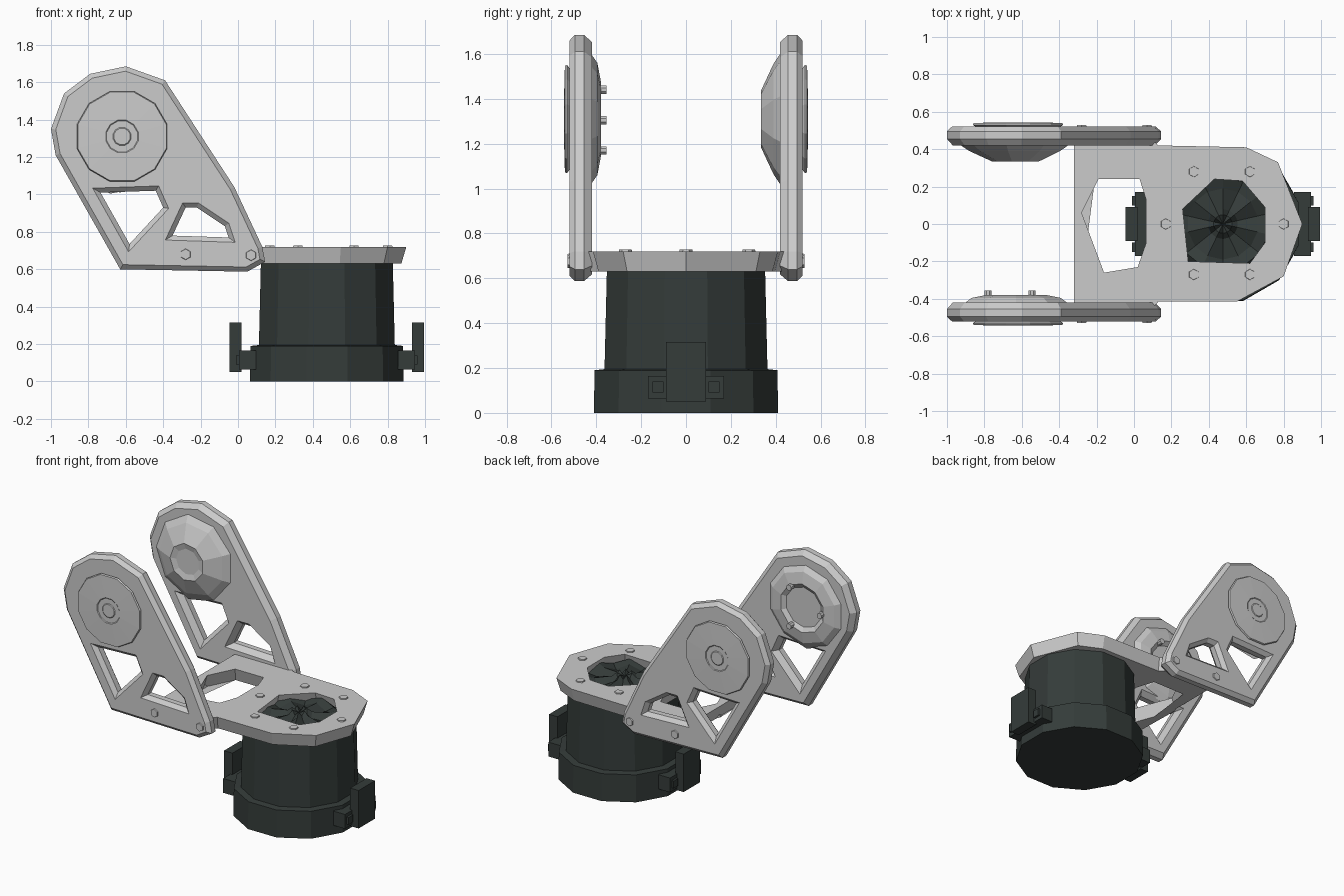
import bpy, bmesh
from math import sin, cos, pi, sqrt
from mathutils import Vector

if "Cube" in bpy.data.objects:
    bpy.data.objects.remove(bpy.data.objects["Cube"])


def material(name, rgb):
    m = bpy.data.materials.new(name)
    m.diffuse_color = (*rgb, 1)
    m.use_nodes = True
    m.node_tree.nodes["Principled BSDF"].inputs["Base Color"].default_value = m.diffuse_color
    return m


LIGHT = material("pale_metal", (0.60, 0.63, 0.60))
DARK = material("dark_metal", (0.035, 0.045, 0.042))


def finish(name, bm, mat):
    bmesh.ops.recalc_face_normals(bm, faces=bm.faces)
    me = bpy.data.meshes.new(name)
    bm.to_mesh(me)
    bm.free()
    me.materials.append(mat)
    ob = bpy.data.objects.new(name, me)
    bpy.context.collection.objects.link(ob)
    return ob


def inset(loop, d):
    """Mitred offset to the left of the travel direction."""
    pts = [Vector(p) for p in loop]
    out = []
    for i, p in enumerate(pts):
        a = (p - pts[i - 1]).normalized()
        b = (pts[(i + 1) % len(pts)] - p).normalized()
        na, nb = Vector((-a.y, a.x)), Vector((-b.y, b.x))
        out.append(p + (na + nb) * d / max(0.4, 1 + na.dot(nb)))
    return out


def slab(name, outer, holes, levels, place, mat):
    """Plate with holes; levels = (depth, inset) steps from one face to the other."""
    bm = bmesh.new()
    caps = [[], []]
    for k, loop in enumerate([outer] + holes):
        n = len(loop)
        area = sum(loop[i - 1][0] * loop[i][1] - loop[i][0] * loop[i - 1][1] for i in range(n))
        if (area > 0) != (k == 0):
            loop = loop[::-1]
        rings = [[bm.verts.new(place(p.x, p.y, d)) for p in inset(loop, w)] for d, w in levels]
        for r, s in zip(rings, rings[1:]):
            for i in range(n):
                bm.faces.new((r[i - 1], r[i], s[i], s[i - 1]))
        for cap, r in zip(caps, (rings[0], rings[-1])):
            cap += [bm.edges.get((r[i - 1], r[i])) for i in range(n)]
    for cap in caps:
        bmesh.ops.triangle_fill(bm, use_beauty=True, edges=cap)
    return finish(name, bm, mat)


def lathe(name, profile, n, place, mat, wobble=0.0):
    """Turned part from (radius, depth) pairs; wobble raises alternate inner spokes."""
    bm = bmesh.new()
    rings = []
    for k, (r, d) in enumerate(profile):
        rings.append([bm.verts.new(place(r * cos(2 * pi * (i + .5) / n), r * sin(2 * pi * (i + .5) / n),
                                         d + (wobble if k and i % 2 else 0))) for i in range(n)])
    for a, b in zip(rings, rings[1:]):
        for i in range(n):
            bm.faces.new((a[i - 1], a[i], b[i], b[i - 1]))
    for ring, (r, d) in ((rings[0], profile[0]), (rings[-1], profile[-1])):
        c = bm.verts.new(place(0, 0, d))
        for i in range(n):
            bm.faces.new((ring[i - 1], ring[i], c))
    return finish(name, bm, mat)


def box(name, x, y, z, mat):
    bm = bmesh.new()
    bmesh.ops.create_cube(bm, size=1)
    for v in bm.verts:
        v.co = [(lo + hi) / 2 + c * (hi - lo) for c, (lo, hi) in zip(v.co, (x, y, z))]
    return finish(name, bm, mat)


def upright(cx, cy):
    return lambda a, b, d: (cx + a, cy + b, d)


def sideways(cx, cz, s):
    return lambda a, b, d: (cx + a, s * d, cz + b)


# Motor housing: wide foot ring, tapered barrel, recessed faceted top
CX = 0.475
lathe("motor_housing", [(0.425, 0), (0.422, 0.19), (0.376, 0.195), (0.365, 0.64), (0.27, 0.645)],
      12, upright(CX, 0), DARK)
lathe("motor_top", [(0.29, 0.64), (0.25, 0.665), (0.19, 0.65), (0.08, 0.66), (0.05, 0.685)],
      14, upright(CX, 0), DARK, 0.03)

# Clamps at both ends of the foot ring
for side, s in (("left", -1), ("right", 1)):
    def span(a, b):
        return tuple(sorted((CX + s * a, CX + s * b)))
    box(f"{side}_clamp_plate", span(0.455, 0.52), (-0.09, 0.09), (0.05, 0.315), DARK)
    box(f"{side}_clamp_block", span(0.38, 0.47), (-0.17, 0.17), (0.065, 0.165), DARK)
    for y in (-0.125, 0.125):
        box(f"{side}_clamp_bolt", span(0.46, 0.485), (y - 0.025, y + 0.025), (0.09, 0.14), DARK)

# Top plate with a window and a round motor opening
plate = [(-0.32, -0.45), (0.10, -0.45), (0.13, -0.415), (0.55, -0.415), (0.80, -0.28), (0.90, 0.0),
         (0.77, 0.33), (0.60, 0.41), (0.13, 0.42), (0.10, 0.45), (-0.32, 0.45)]
window = [(-0.19, 0.24), (0.03, 0.24), (0.065, 0.13), (0.065, -0.1), (0.02, -0.23), (-0.16, -0.26),
          (-0.28, 0.06)]
opening = [(0.26, 0.08), (0.43, 0.24), (0.58, 0.23), (0.70, 0.09), (0.70, -0.10), (0.62, -0.21),
           (0.29, -0.20)]
slab("top_plate", plate, [window, opening], [(0.63, 0.025), (0.72, 0)], upright(0, 0), LIGHT)
for x, y in ((0.32, 0.28), (0.62, 0.28), (0.17, 0), (0.80, 0), (0.32, -0.27), (0.62, -0.27)):
    lathe("plate_screw", [(0.032, 0.70), (0.028, 0.728)], 6, upright(x, y), LIGHT)

# Side arms, mirrored front and back
arm = [(-0.63, 0.60), (0.05, 0.587), (0.145, 0.64), (0.13, 0.72), (-0.02, 1.04), (-0.39, 1.61),
       (-0.60, 1.685), (-0.79, 1.645), (-0.93, 1.54), (-1.0, 1.35), (-0.975, 1.21)]
big_hole = [(-0.735, 1.01), (-0.44, 1.02), (-0.40, 0.93), (-0.58, 0.735)]
small_hole = [(-0.35, 0.78), (-0.05, 0.77), (-0.07, 0.83), (-0.22, 0.93), (-0.28, 0.93)]
HX, HZ = -0.63, 1.31
for side, s in (("front", -1), ("back", 1)):
    slab(f"{side}_arm", arm, [big_hole, small_hole],
         [(0.42, 0.03), (0.455, 0), (0.495, 0), (0.52, 0.025)], sideways(0, 0, s), LIGHT)
    # Outer cap with fine concentric grooves
    lathe(f"{side}_outer_cap", [(0.22, 0.51), (0.25, 0.53), (0.245, 0.54), (0.09, 0.544), (0.085, 0.54),
                                (0.05, 0.54), (0.045, 0.544)], 12, sideways(HX + 0.01, HZ, s), LIGHT)
    for x, z in ((-0.28, 0.68), (0.07, 0.675)):
        lathe(f"{side}_arm_screw", [(0.034, 0.505), (0.028, 0.528)], 6, sideways(x, z, s), LIGHT)

# Front hub: shallow ring with three pins
lathe("front_hub", [(0.30, 0.43), (0.25, 0.395), (0.17, 0.38), (0.14, 0.40)], 10, sideways(HX, HZ, -1), LIGHT)
for x, z in ((-0.78, 1.305), (-0.545, 1.44), (-0.545, 1.17)):
    lathe("hub_pin", [(0.02, 0.42), (0.02, 0.355)], 8, sideways(x, z, -1), LIGHT)

# Back hub: deeper boss
lathe("back_hub", [(0.31, 0.43), (0.25, 0.39), (0.13, 0.335), (0.09, 0.345)], 9, sideways(HX, HZ, 1), LIGHT)
